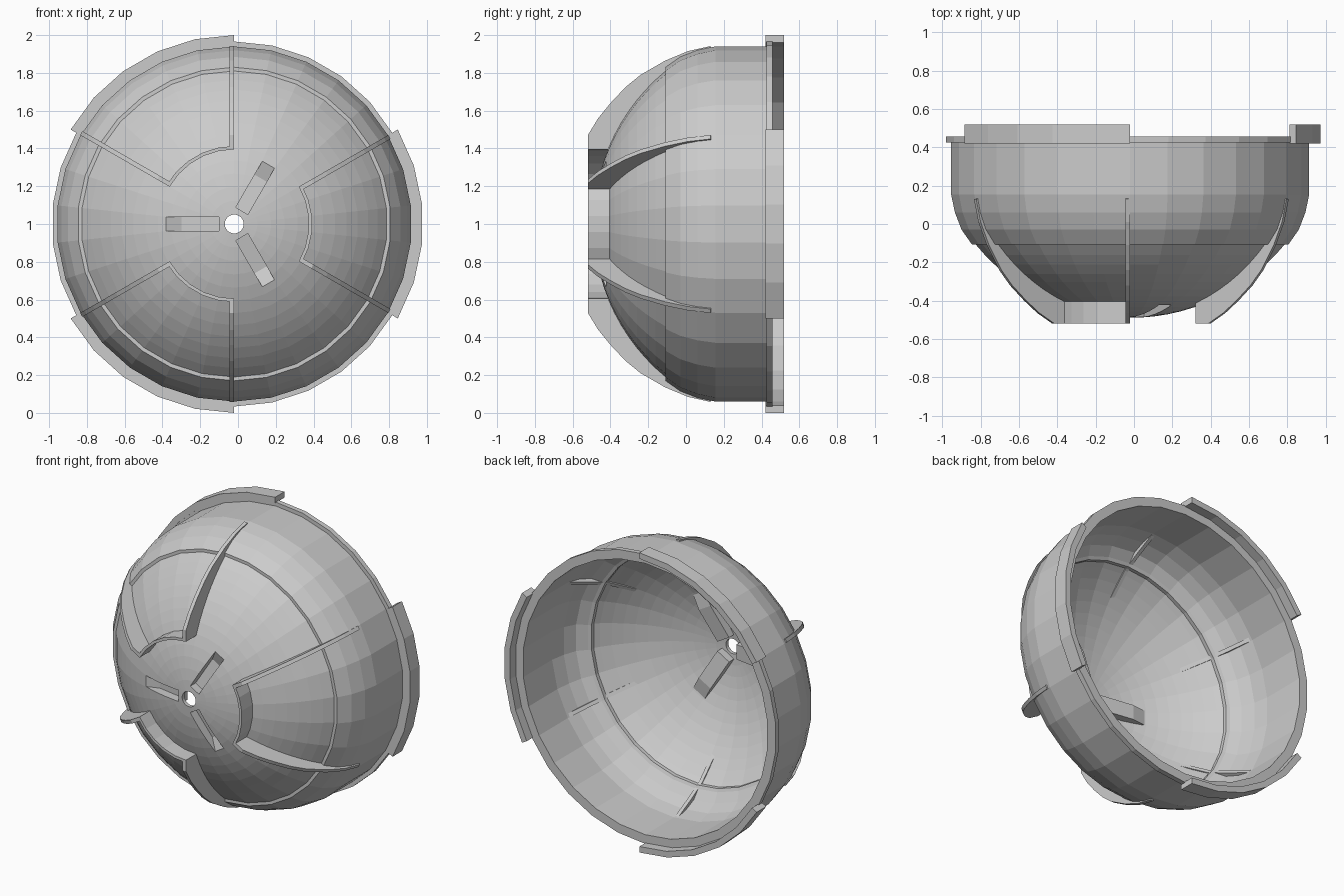
import bpy, bmesh
from math import sin, cos, sqrt, radians, asin
from mathutils import Vector

if "Cube" in bpy.data.objects:
    bpy.data.objects.remove(bpy.data.objects["Cube"])

CX, CZ = -0.02, 1.0     # dome axis runs along y
SEG = 30


def pos(r, deg, y, side=0.0):
    a = radians(deg)
    return Vector((CX + r * cos(a) - side * sin(a), y, CZ + r * sin(a) + side * cos(a)))


def finish(name, bm):
    bmesh.ops.recalc_face_normals(bm, faces=bm.faces)
    me = bpy.data.meshes.new(name)
    bm.to_mesh(me)
    bm.free()
    ob = bpy.data.objects.new(name, me)
    bpy.context.collection.objects.link(ob)
    return ob


def lathe(name, profile, start=90, steps=SEG):
    """Sweep a closed (r, y) profile in 12 degree steps."""
    bm = bmesh.new()
    full = steps == SEG
    rings = [[bm.verts.new(pos(r, start + 12 * k, y)) for r, y in profile]
             for k in range(steps + (0 if full else 1))]
    n = len(profile)
    for k in range(steps):
        a, b = rings[k], rings[(k + 1) % len(rings)]
        for i in range(n):
            j = (i + 1) % n
            bm.faces.new((a[i], a[j], b[j], b[i]))
    if not full:
        bm.faces.new(rings[0])
        bm.faces.new(rings[-1])
    return finish(name, bm)


def blade(name, profile, deg, s0, s1):
    """Radial plate: (r, y) outline with thickness from s0 to s1."""
    bm = bmesh.new()
    a = [bm.verts.new(pos(r, deg, y, s0)) for r, y in profile]
    b = [bm.verts.new(pos(r, deg, y, s1)) for r, y in profile]
    n = len(profile)
    bm.faces.new(a)
    bm.faces.new(b)
    for i in range(n):
        j = (i + 1) % n
        bm.faces.new((a[i], a[j], b[j], b[i]))
    return finish(name, bm)


def boolean(target, tool, op):
    m = target.modifiers.new(op, 'BOOLEAN')
    m.operation, m.solver, m.object = op, 'EXACT', tool
    bpy.context.view_layer.objects.active = target
    bpy.ops.object.modifier_apply(modifier=m.name)
    bpy.data.objects.remove(tool, do_unlink=True)


def cap_arc(R, r_end, n=12, r_start=0.05):
    """Points of a sphere cap centred at y = 0.56."""
    t0, t1 = asin(r_start / R), asin(r_end / R)
    ts = [t0 + (t1 - t0) * i / n for i in range(n + 1)]
    return [(R * sin(t), 0.56 - R * cos(t)) for t in ts]


# front dome cap with a centre hole
dome = lathe("dome_cap", cap_arc(1.05, 0.812) + cap_arc(1.025, 0.80)[::-1])

# three sunken channels around the hole
for deg in (60, 180, 300):
    trough = blade("trough", [(0.065, -0.475), (0.37, -0.415), (0.385, -0.385),
                              (0.29, -0.375), (0.065, -0.41)], deg, -0.05, 0.05)
    boolean(dome, trough, 'UNION')
for deg in (60, 180, 300):
    slot = blade("slot", [(0.08, -0.55), (0.365, -0.55), (0.365, -0.425),
                          (0.28, -0.395), (0.08, -0.43)], deg, -0.037, 0.037)
    boolean(dome, slot, 'DIFFERENCE')

# outer shell with stepped lip and rim flange
lathe("outer_shell", [(0.83, -0.108), (0.885, -0.03), (0.92, 0.06), (0.94, 0.155),
                      (0.94, 0.425), (0.966, 0.425), (0.966, 0.458), (0.905, 0.458),
                      (0.905, 0.155), (0.885, 0.06), (0.85, -0.02), (0.795, -0.065),
                      (0.775, -0.075), (0.775, -0.10), (0.79, -0.108)])

# three panels: rim lug, curved inner fence and two side fins
fin = [(0.40, -0.52), (0.47, -0.52), (0.56, -0.465), (0.64, -0.40), (0.725, -0.32),
       (0.79, -0.24), (0.865, -0.11), (0.915, 0.01), (0.942, 0.13),
       (0.90, 0.14), (0.83, 0.0), (0.765, -0.11), (0.60, -0.28), (0.40, -0.405)]
for start in (-30, 90, 210):
    lathe("rim_lug", [(0.96, 0.42), (1.0, 0.42), (1.0, 0.52), (0.96, 0.52)], start, 5)
    lathe("panel_fence", [(0.395, -0.52), (0.413, -0.52), (0.413, -0.40), (0.395, -0.40)],
          start, 5)
    blade("panel_fin", fin, start, 0.0, 0.024)
    blade("panel_fin", fin, start + 60, -0.024, 0.0)
